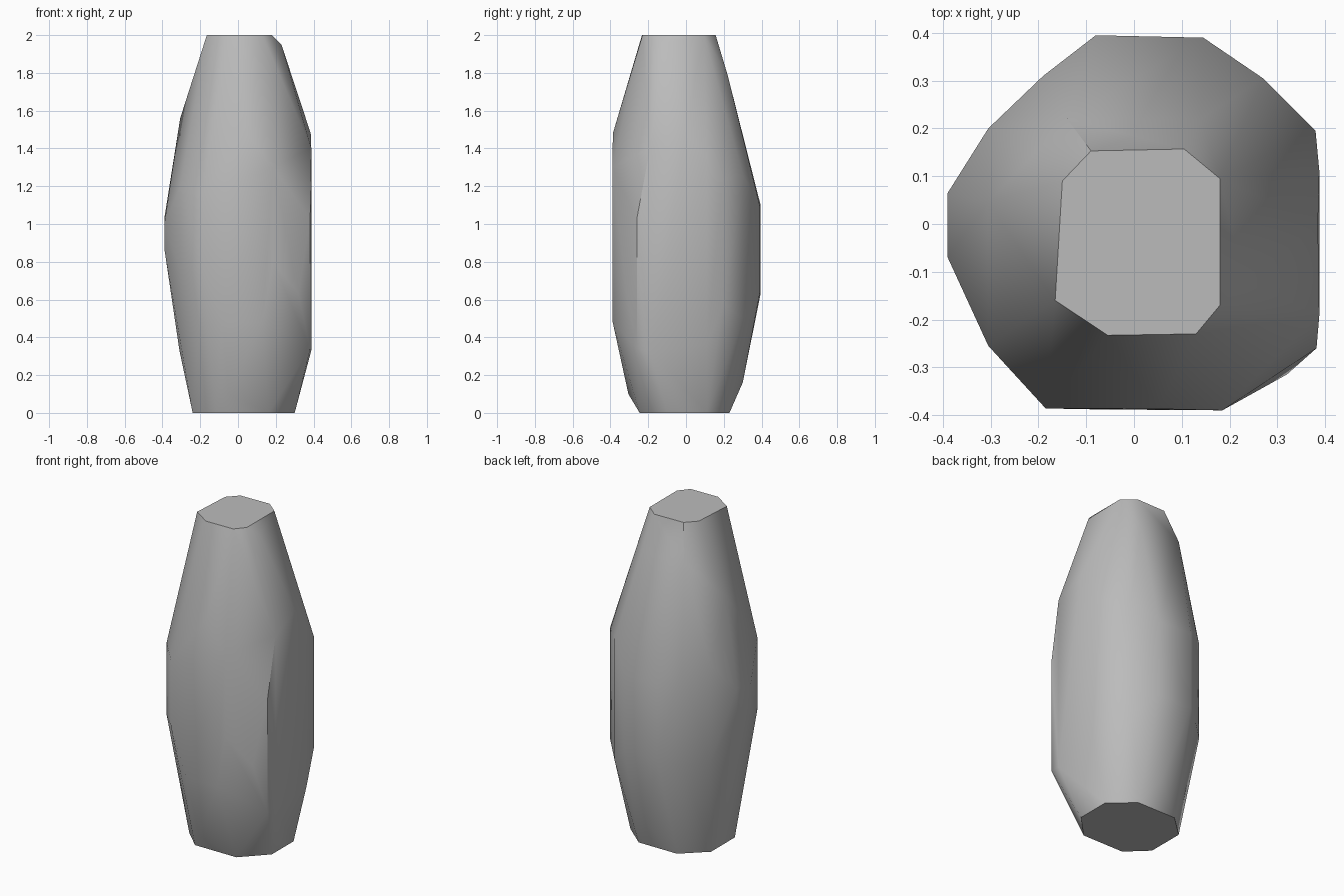
import bpy
import bmesh

cube = bpy.data.objects.get("Cube")
if cube:
    bpy.data.objects.remove(cube, do_unlink=True)

grey = bpy.data.materials.new("stone grey")
grey.use_nodes = True
colour = (0.5, 0.5, 0.5, 1)
grey.diffuse_color = colour
grey.node_tree.nodes["Principled BSDF"].inputs["Base Color"].default_value = colour

# Flat end caps
top = [(-.09, .153), (.105, .157), (.18, .095), (.18, -.17),
       (.13, -.23), (-.055, -.233), (-.165, -.16), (-.15, .09)]
base = [(.3, .11), (.3, -.1), (.16, -.245), (-.12, -.245),
        (-.24, -.13), (-.24, .1), (-.1, .23), (.16, .23)]

# Upright corners of the body: x, y, lower z, upper z
columns = [(-.08, .395, .63, 1.1), (.145, .39, .63, 1.1), (.27, .305, .5, 1.25),
           (.38, .195, .57, 1.24), (.388, .11, .36, 1.35), (.388, -.19, .33, 1.4),
           (.382, -.26, .34, 1.03), (.185, -.39, .8, 1.3), (-.185, -.386, .77, 1.17),
           (-.305, -.255, .75, 1.2), (-.39, -.07, .87, 1.0), (-.39, .065, .87, 1.03),
           (-.305, .2, .6, 1.2), (-.19, .31, .6, 1.2)]

# Extra chips where the body tapers
chips = [(.23, -.12, 1.95), (.385, 0, 1.48), (.05, -.387, 1.48), (-.306, .045, 1.56),
         (.13, -.388, .48), (-.08, -.388, .48), (.05, .3, .16), (-.31, 0, .33),
         (-.05, -.305, .1), (-.14, .22, 1.79), (.14, .22, 1.79), (.32, -.315, .63)]

points = [(x, y, 2) for x, y in top] + [(x, y, 0) for x, y in base] + chips
for x, y, low, high in columns:
    points += [(x, y, low), (x, y, high)]

# Wrap the corners into one faceted stone
bm = bmesh.new()
for p in points:
    bm.verts.new(p)
hull = bmesh.ops.convex_hull(bm, input=bm.verts)
loose = {g for g in hull["geom_interior"] + hull["geom_unused"]
         if isinstance(g, bmesh.types.BMVert)}
bmesh.ops.delete(bm, geom=list(loose), context="VERTS")
bmesh.ops.dissolve_limit(bm, angle_limit=.03, verts=bm.verts, edges=bm.edges)
bmesh.ops.recalc_face_normals(bm, faces=bm.faces)

mesh = bpy.data.meshes.new("stone")
bm.to_mesh(mesh)
bm.free()
mesh.materials.append(grey)
stone = bpy.data.objects.new("stone", mesh)
bpy.context.collection.objects.link(stone)

# Soften the shallow facets, keep the strong edges crisp
bpy.context.view_layer.objects.active = stone
stone.select_set(True)
bpy.ops.object.shade_smooth_by_angle(angle=.7)
